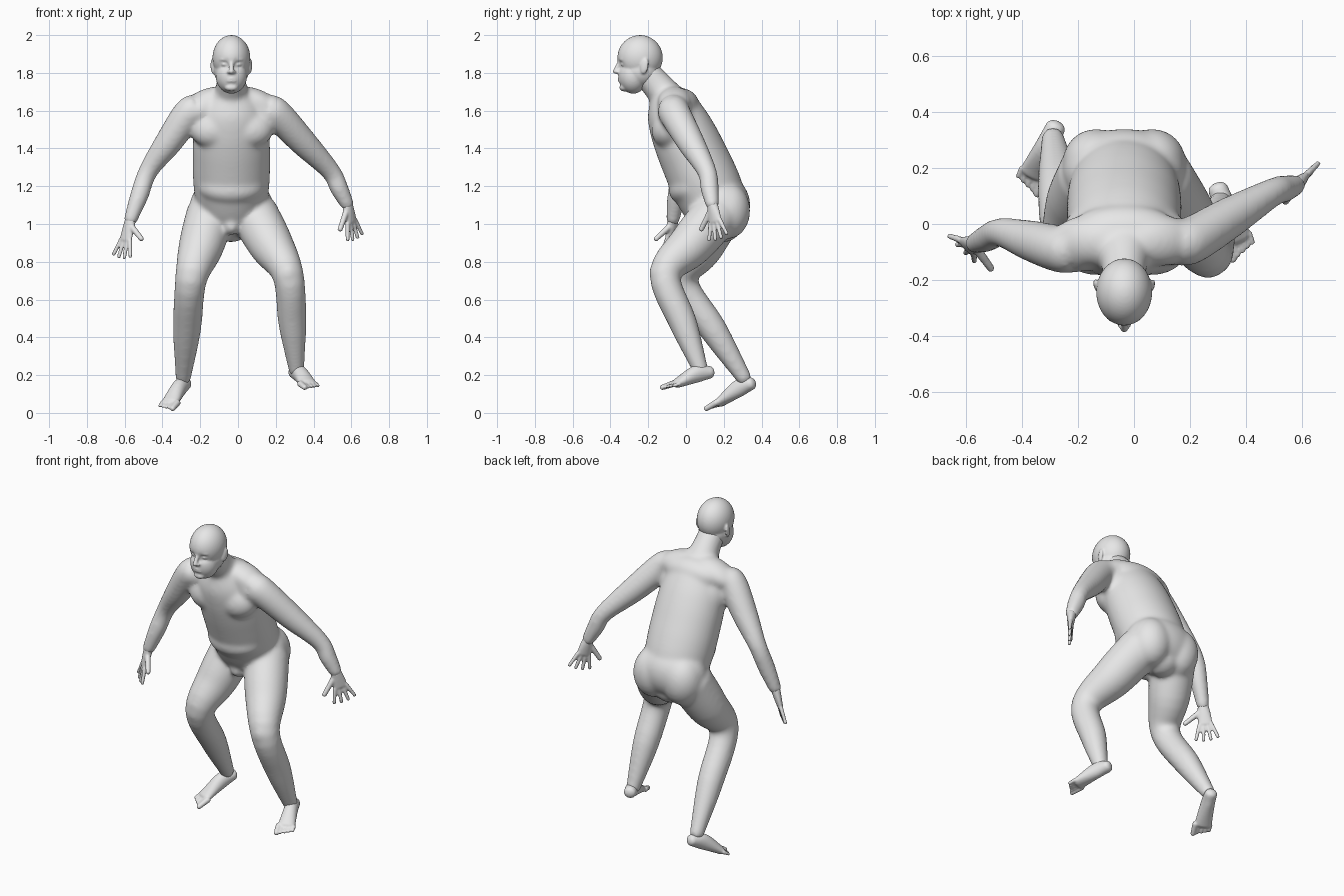
import bpy, bmesh, math
from mathutils import Vector, Matrix, Euler

cube = bpy.data.objects.get("Cube")
if cube:
    bpy.data.objects.remove(cube, do_unlink=True)

GREY = (.8, .8, .8, 1)
skin = bpy.data.materials.new("grey skin")
skin.use_nodes = True
skin.diffuse_color = GREY
skin.node_tree.nodes["Principled BSDF"].inputs["Base Color"].default_value = GREY

bm = bmesh.new()
UP = Vector((0, 0, 1))
SIDEWAYS = Vector((1, 0, 0))
MIDLINE = -.035
CAP_ANGLES = [math.radians(angle) for angle in (30, 55, 80)]


def curve_point(before, start, end, after, t):
    """Smooth interpolation between two stations of a loft."""
    ease_in, ease_out = (end - before) / 2, (after - start) / 2
    rise = t * t * (3 - 2 * t)
    fall = 1 - t
    return start * (1 - rise) + end * rise + ease_in * t * fall * fall - ease_out * t * t * fall


def tube(stations, side=SIDEWAYS, sides=24, steps=5):
    """Round-ended loft; each station is a point, a half width along side and a half depth."""
    knots = [Vector((*point, width, depth)) for point, width, depth in stations]
    knots = [knots[0] * 2 - knots[1]] + knots + [knots[-1] * 2 - knots[-2]]
    path = [curve_point(*four, step / steps)
            for four in zip(knots, knots[1:], knots[2:], knots[3:]) for step in range(steps)]
    path.append(knots[-2])
    rings = []
    for i, knot in enumerate(path):
        ahead, behind = path[min(i + 1, len(path) - 1)], path[max(i - 1, 0)]
        tangent = (ahead.xyz - behind.xyz).normalized()
        rings.append((knot.xyz, tangent, knot[3], knot[4]))

    def cap(ring, direction):
        centre, tangent, width, depth = ring
        bulge = tangent * min(width, depth) * direction * .7
        return [(centre + bulge * math.sin(a), tangent, width * math.cos(a), depth * math.cos(a))
                for a in CAP_ANGLES]

    rings = cap(rings[0], -1)[::-1] + rings + cap(rings[-1], 1)
    angles = [math.tau * k / sides for k in range(sides)]
    loops = []
    for centre, tangent, width, depth in rings:
        across = (side - tangent * side.dot(tangent)).normalized()
        through = tangent.cross(across)
        loops.append([bm.verts.new(centre + across * width * math.cos(a) + through * depth * math.sin(a))
                      for a in angles])
    for low, high in zip(loops, loops[1:]):
        for k in range(sides):
            bm.faces.new((low[k - 1], low[k], high[k], high[k - 1]))
    bm.faces.new(loops[0][::-1])
    bm.faces.new(loops[-1])


def ball(centre, radii, turn=(0, 0, 0)):
    """Ellipsoid, turned by angles in degrees."""
    rotation = Euler([math.radians(angle) for angle in turn]).to_matrix().to_4x4()
    bmesh.ops.create_icosphere(bm, subdivisions=4, radius=1,
                               matrix=Matrix.Translation(centre) @ rotation @ Matrix.Diagonal((*radii, 1)))


def finish(name, voxel, smoothing):
    """Fuse the parts built so far into one smooth object."""
    mesh = bpy.data.meshes.new(name)
    bmesh.ops.recalc_face_normals(bm, faces=bm.faces)
    bm.to_mesh(mesh)
    bm.clear()
    mesh.materials.append(skin)
    mesh.shade_smooth()
    part = bpy.data.objects.new(name, mesh)
    bpy.context.collection.objects.link(part)
    fuse = part.modifiers.new("fuse", "REMESH")
    fuse.mode = "VOXEL"
    fuse.voxel_size = voxel
    fuse.use_smooth_shade = True
    relax = part.modifiers.new("relax", "SMOOTH")
    relax.factor = .5
    relax.iterations = smoothing


def limb(joints, girths, swell):
    """Tapered limb whose muscles swell halfway between the joints."""
    stations = [(joints[0], girths[0], girths[0])]
    for i in range(1, len(joints)):
        middle = (girths[i - 1] + girths[i]) / 2 + swell
        stations.append(((joints[i - 1] + joints[i]) / 2, middle, middle))
        stations.append((joints[i], girths[i], girths[i]))
    tube(stations)


def digit(root, tip, thickness, side):
    tube([(root, thickness, thickness), (tip, thickness * .8, thickness * .8)], side, sides=12)


def hand(wrist, fingertip, thumb_tip):
    """Palm, four fanned fingers and a thumb."""
    reach = (fingertip - wrist).normalized()
    spread = wrist - thumb_tip
    spread = (spread - reach * spread.dot(reach)).normalized()
    knuckles = wrist.lerp(fingertip, .5)
    tube([(wrist, .031, .027), (wrist.lerp(knuckles, .5), .038, .022), (knuckles, .042, .016)], spread)
    for finger in range(4):
        offset = finger - 1.5
        root = knuckles + spread * offset * .022
        digit(root, root + reach * (.1 - abs(offset) * .01) + spread * offset * .02, .0125, spread)
    digit(wrist.lerp(knuckles, .3) - spread * .02, thumb_tip, .017, spread)


def foot(heel, ball_of_foot, s):
    """Sole with an arched instep and five toes, the big toe innermost."""
    ahead = (ball_of_foot - heel).normalized()
    outward = UP.cross(ahead).normalized() * s
    instep = heel.lerp(ball_of_foot, .4) + UP * .015
    tube([(heel, .036, .034), (instep, .04, .046), (ball_of_foot, .05, .024)], outward)
    for toe in range(5):
        root = ball_of_foot + outward * (toe - 2) * .022
        digit(root, root + ahead * (.07 - toe * .008), .0115 if toe else .018, outward)


# Torso: an egg-shaped profile along a spine that leans forward
torso = []
for step in range(9):
    t = .03 + .94 * step / 8
    height = .8 * t - .06
    fullness = math.sqrt(1 - abs(2 * t - 1) ** 3)
    centre = Vector((MIDLINE, .2 - .45 * height, 1 + height))
    torso.append((centre, .205 * fullness, (.2 - .04 * t) * fullness))
tube(torso, sides=40)
ball((MIDLINE, .04, 1.2), (.18, .135, .1), (20, 0, 0))                        # belly
ball((MIDLINE, .19, 1.1), (.22, .15, .16))                                    # pelvis
ball((MIDLINE, -.03, 1.63), (.2, .1, .09))                                    # upper back
ball((MIDLINE, .06, .99), (.045, .055, .05))                                  # groin
for s in (-1, 1):
    middle = MIDLINE + s * .1
    ball((middle, .22, 1.07), (.12, .12, .15))                                # buttock
    ball((middle, -.09, 1.51), (.125, .09, .11), (-20, 0, 0))                 # chest muscle
    ball((middle + s * .02, -.04, 1.53), (.1, .1, .15), (20, 0, 0))           # side of the back
    ball((middle + s * .03, -.06, 1.645), (.14, .09, .07), (0, s * 22, 0))    # shoulder slope

# Neck
nape, throat = Vector((MIDLINE, -.08, 1.65)), Vector((MIDLINE, -.21, 1.8))
tube([(nape, .11, .09), (nape.lerp(throat, .5), .083, .082), (throat, .075, .075)])

# Arms: shoulder, elbow, wrist
right_arm = [Vector((-.26, -.09, 1.585)), Vector((-.475, -.03, 1.28)), Vector((-.57, -.07, 1.02))]
left_arm = [Vector((.2, -.06, 1.585)), Vector((.49, .11, 1.28)), Vector((.58, .14, 1.1))]
for joints in (right_arm, left_arm):
    collar = joints[0].lerp(Vector((MIDLINE, -.07, 1.65)), .5)
    limb([collar] + joints, (.08, .085, .052, .037), .005)

# Legs: hip, knee, ankle
right_leg = [Vector((-.145, .17, 1.05)), Vector((-.25, -.02, .7)), Vector((-.29, .31, .18))]
left_leg = [Vector((.085, .16, 1.05)), Vector((.265, -.11, .73)), Vector((.31, .08, .22))]
for joints in (right_leg, left_leg):
    limb(joints, (.13, .084, .041), .012)
    ball(joints[1] + Vector((0, -.045, .01)), (.05, .04, .06))                # kneecap
finish("body", .01, 22)

hand(right_arm[-1], Vector((-.62, -.09, .81)), Vector((-.51, -.16, .92)))
hand(left_arm[-1], Vector((.62, .17, .925)), Vector((.54, .08, .97)))
finish("hands", .006, 3)

foot(Vector((-.28, .345, .155)), Vector((-.36, .18, .055)), -1)
foot(Vector((.3, .125, .215)), Vector((.37, -.05, .155)), 1)
finish("feet", .006, 3)

# Head
ball((MIDLINE, -.243, 1.88), (.1, .12, .12))                                  # skull
ball((MIDLINE, -.28, 1.785), (.083, .078, .095))                              # jaw and cheeks
ball((MIDLINE, -.24, 1.81), (.092, .1, .09))                                  # base of the skull
eyes = [Vector((MIDLINE + s * .036, -.345, 1.845)) for s in (-1, 1)]
for vert in bm.verts:                                                         # eye sockets
    if vert.co.y < -.25:
        vert.co.y += sum(.02 * math.exp(-((vert.co - eye).xz.length / .018) ** 2) for eye in eyes)
bridge = Vector((MIDLINE, -.352, 1.855))
nose_tip = bridge + Vector((0, -.023, -.05))
digit(nose_tip, bridge, .014, SIDEWAYS)                                       # nose
for s, eye in zip((-1, 1), eyes):
    ball(eye + Vector((0, .016, 0)), (.018, .016, .011))                      # eye
    ball(eye + Vector((0, .004, .026)), (.03, .012, .009), (0, 0, s * 18))    # brow
    ball(nose_tip + Vector((s * .013, .014, 0)), (.011, .013, .009))          # nostril
    ball((MIDLINE + s * .099, -.22, 1.835), (.01, .022, .042), (-12, 0, s * -14))  # ear
for height in (1.757, 1.77):
    ball((MIDLINE, -.349, height), (.027, .012, .0065))                       # lip
ball((MIDLINE, -.328, 1.722), (.035, .025, .02))                              # chin
finish("head", .006, 4)
bm.free()
